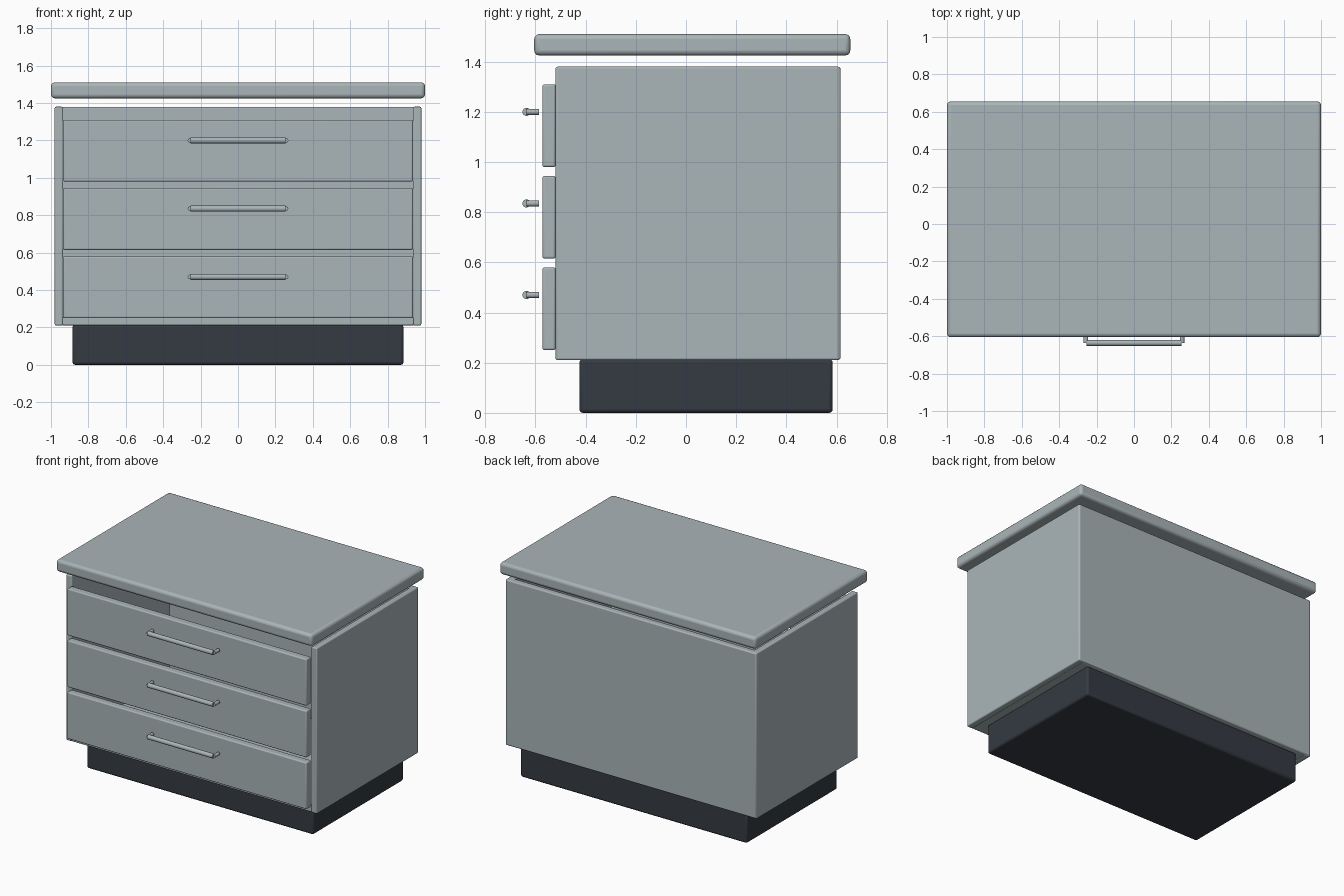
import bpy, math
from mathutils import Vector

if "Cube" in bpy.data.objects:
    bpy.data.objects.remove(bpy.data.objects["Cube"])


def material(name, rgb):
    m = bpy.data.materials.new(name)
    m.diffuse_color = (*rgb, 1)
    m.use_nodes = True
    m.node_tree.nodes["Principled BSDF"].inputs["Base Color"].default_value = m.diffuse_color
    return m


GREY = material("soft_grey", (0.40, 0.46, 0.48))
DARK = material("charcoal", (0.035, 0.042, 0.054))


def finish(ob, name, mat):
    ob.name = name
    ob.data.materials.append(mat)
    bpy.ops.object.shade_smooth_by_angle(angle=math.radians(35))


def box(name, lo, hi, bevel, mat=GREY):
    lo, hi = Vector(lo), Vector(hi)
    bpy.ops.mesh.primitive_cube_add(size=1, location=(lo + hi) / 2)
    ob = bpy.context.object
    ob.scale = hi - lo
    bpy.ops.object.transform_apply(location=False, rotation=False, scale=True)
    mod = ob.modifiers.new("rounded_edges", 'BEVEL')
    mod.width, mod.segments = bevel, 3
    finish(ob, name, mat)


def rod(name, a, b, radius):
    a, b = Vector(a), Vector(b)
    bpy.ops.mesh.primitive_cylinder_add(
        vertices=20, radius=radius, depth=(b - a).length, location=(a + b) / 2,
        rotation=(b - a).to_track_quat('Z', 'Y').to_euler())
    finish(bpy.context.object, name, GREY)


# Recessed plinth and overhanging top
box("plinth", (-0.885, -0.425, 0), (0.885, 0.585, 0.215), 0.015, DARK)
box("worktop", (-1, -0.605, 1.425), (1, 0.655, 1.51), 0.02)

# Open carcass: two sides, back and floor
for side, x in (("left", -0.9575), ("right", 0.9575)):
    box(side + "_side_panel", (x - 0.0225, -0.52, 0.21), (x + 0.0225, 0.613, 1.38), 0.008)
box("back_panel", (-0.978, 0.57, 0.212), (0.978, 0.616, 1.379), 0.008)
box("floor_panel", (-0.94, -0.518, 0.211), (0.94, 0.60, 0.255), 0.006)

# Three drawer fronts, each with a bar handle on two posts
for i in range(3):
    z = 0.25 + 0.365 * i
    box(f"drawer_front_{i + 1}", (-0.935, -0.572, z), (0.935, -0.52, z + 0.33), 0.008)
    hz = z + 0.22
    rod(f"handle_bar_{i + 1}", (-0.255, -0.636, hz), (0.255, -0.636, hz), 0.016)
    for side, x in (("left", -0.257), ("right", 0.257)):
        rod(f"handle_post_{side}_{i + 1}", (x, -0.636, hz), (x, -0.587, hz), 0.012)
